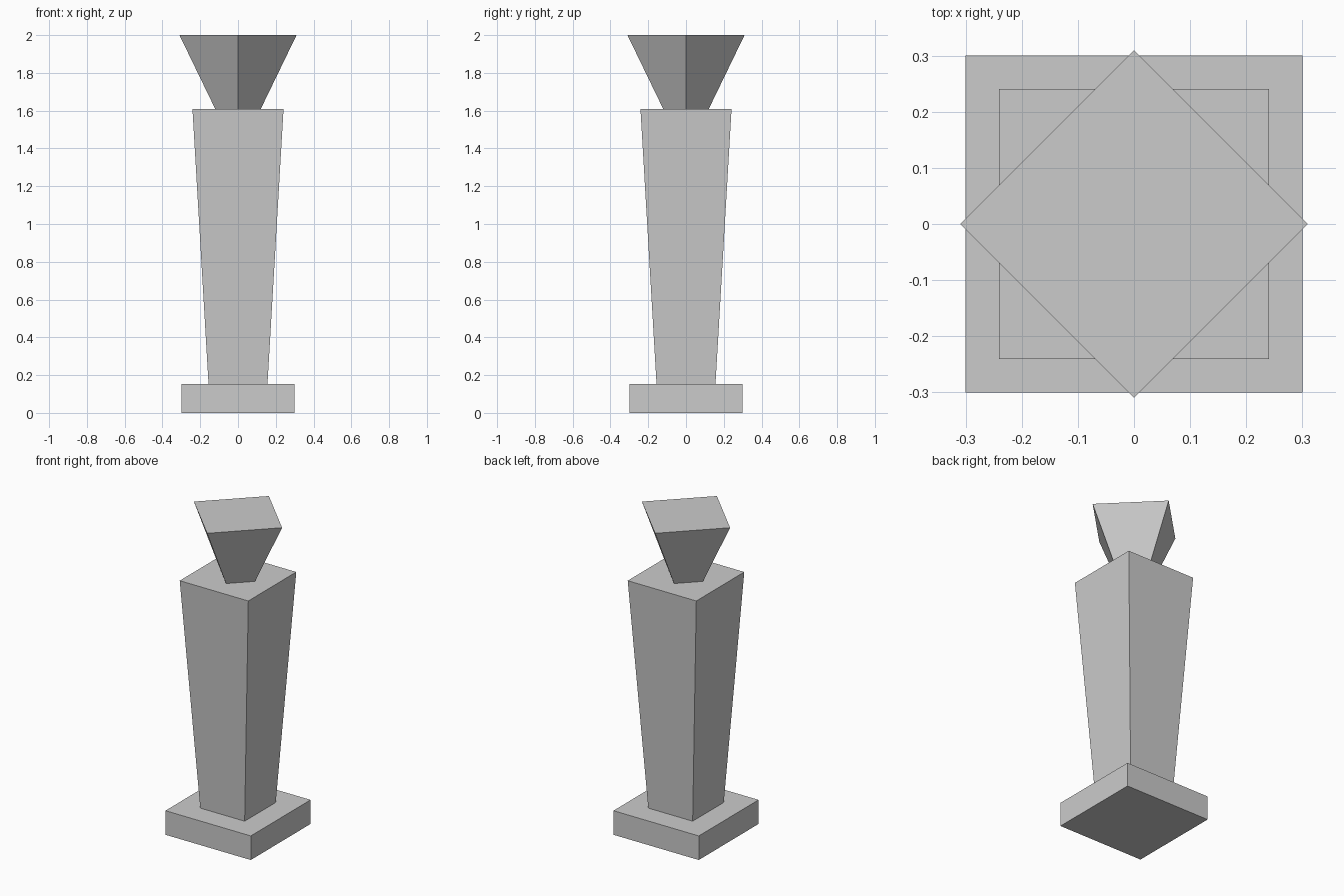
import bpy
import bmesh
from math import pi, sqrt
from mathutils import Matrix

if "Cube" in bpy.data.objects:
    bpy.data.objects.remove(bpy.data.objects["Cube"])


def square_frustum(name, z0, z1, r0, r1, turn=0.0):
    """Four-sided closed block; r0 and r1 are corner radii at z0 and z1."""
    bm = bmesh.new()
    bmesh.ops.create_cone(bm, cap_ends=True, segments=4,
                          radius1=r0, radius2=r1, depth=z1 - z0)
    bm.transform(Matrix.Translation((0, 0, (z0 + z1) / 2)) @ Matrix.Rotation(turn, 4, 'Z'))
    mesh = bpy.data.meshes.new(name)
    bm.to_mesh(mesh)
    bm.free()
    obj = bpy.data.objects.new(name, mesh)
    bpy.context.collection.objects.link(obj)
    return obj


BASE_TOP, SHAFT_TOP, TOP = 0.153, 1.608, 2.0
S = sqrt(2)  # half side -> corner radius

# Square plinth
square_frustum("base", 0, BASE_TOP, 0.30 * S, 0.30 * S, pi / 4)
# Shaft widening upward
square_frustum("shaft", BASE_TOP, SHAFT_TOP, 0.156 * S, 0.241 * S, pi / 4)
# Flared head, turned so its corners lie on the axes
square_frustum("head", SHAFT_TOP, TOP, 0.12, 0.31)
